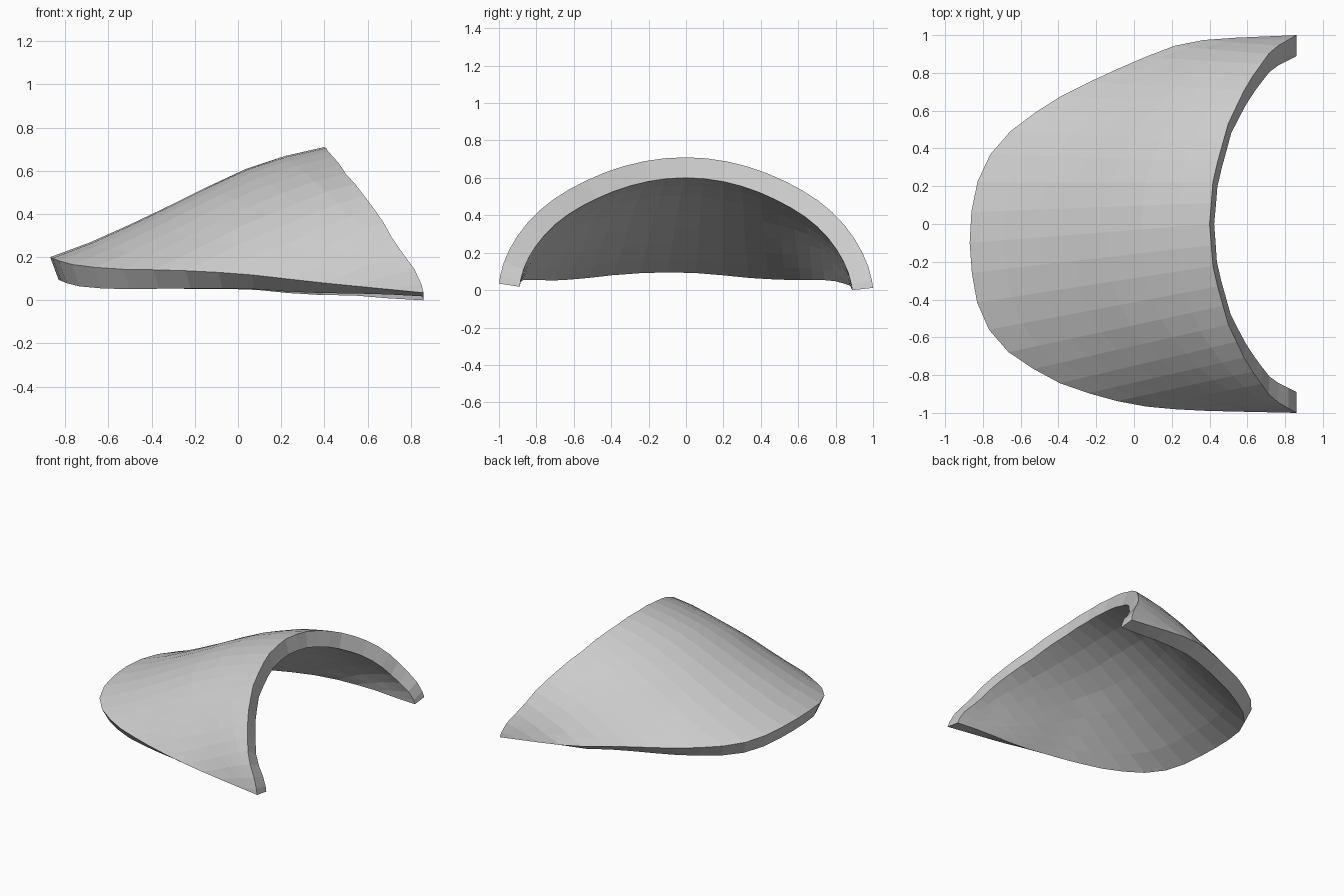
import bpy, bmesh, math
from mathutils import Vector

if "Cube" in bpy.data.objects:
    bpy.data.objects.remove(bpy.data.objects["Cube"], do_unlink=True)

COLUMNS, ROWS, THICKNESS = 28, 7, 0.112

# Plan outline of the lower rim on each side, from the blunt tip to the corner
RIM_RIGHT = [(-.87, -.1), (-.86, -.25), (-.83, -.42), (-.79, -.53), (-.7, -.65), (-.6, -.73),
             (-.4, -.84), (-.2, -.91), (0, -.96), (.2, -.98), (.4, -.99), (.86, -1)]
RIM_LEFT = [(-.87, -.1), (-.86, .08), (-.83, .22), (-.79, .33), (-.7, .45), (-.6, .54),
            (-.4, .67), (-.2, .77), (0, .86), (.2, .94), (.4, .98), (.86, 1)]
# Heights along x: rim on each side and crown line
LOW_RIGHT = [(-.87, .2), (-.8, .17), (-.6, .145), (-.3, .14), (0, .125), (.4, .08), (.86, .035)]
LOW_LEFT = [(-.87, .2), (-.8, .17), (-.6, .15), (0, .12), (.4, .07), (.86, .012)]
CROWN = [(-.87, .2), (-.64, .285), (-.45, .375), (-.2, .495), (-.03, .585), (.18, .66), (.4, .71)]
# How shallow the arched section is, and the sweep of the opening edge
SHALLOW = [(-.87, .9), (-.4, .82), (0, .7), (.4, .35), (.6, .15), (.86, .08)]
OPENING = [(0, .4), (.25, .42), (.535, .5), (.743, .6), (.925, .73), (1, .86)]


def lookup(table, x):
    """Linear interpolation in a list of pairs."""
    if x <= table[0][0]:
        return table[0][1]
    for (x0, y0), (x1, y1) in zip(table, table[1:]):
        if x <= x1:
            return y0 + (y1 - y0) * (x - x0) / (x1 - x0)
    return table[-1][1]


def along(path, fraction):
    """Point at a fraction of the length of a polyline."""
    pts = [Vector(p) for p in path]
    left = fraction * sum((b - a).length for a, b in zip(pts, pts[1:]))
    for a, b in zip(pts, pts[1:]):
        size = (b - a).length
        if left <= size:
            return a.lerp(b, left / size)
        left -= size
    return pts[-1]


def height(x, y):
    """Arched cross-section spanning the two rims at x."""
    y0, y1 = lookup(RIM_RIGHT, x), lookup(RIM_LEFT, x)
    half = max((y1 - y0) / 2, 1e-5)
    t = max(-1, min(1, (y - (y0 + y1) / 2) / half))
    low0, low1 = lookup(LOW_RIGHT, x), lookup(LOW_LEFT, x)
    base = low0 + (low1 - low0) * (t + 1) / 2
    c = lookup(SHALLOW, x)
    arch = (math.sqrt(max(0, 1 - (1 - c * c) * t * t)) - c) / (1 - c)
    return base + (lookup(CROWN, x) - base) * arch


# Outer skin, lofted from the lower rim to the opening edge
bm = bmesh.new()
grid = []
for i in range(COLUMNS + 1):
    s = 2 * i / COLUMNS - 1
    rim = along(RIM_LEFT if s > 0 else RIM_RIGHT, abs(s))
    y_open = math.sin(s * math.pi / 2)
    edge = Vector((lookup(OPENING, abs(y_open)), y_open))
    column = []
    for j in range(ROWS + 1):
        p = rim.lerp(edge, j / ROWS)
        column.append(bm.verts.new((p.x, p.y, height(p.x, p.y))))
    grid.append(column)
for a, b in zip(grid, grid[1:]):
    for j in range(ROWS):
        bm.faces.new((a[j], a[j + 1], b[j + 1], b[j]))
bmesh.ops.remove_doubles(bm, verts=bm.verts[:], dist=0.0005)
bm.normal_update()

# Inner skin and the wall joining both skins
outer_faces = bm.faces[:]
border = [e.link_loops[0] for e in bm.edges if len(e.link_loops) == 1]
border = [(l.vert, l.link_loop_next.vert) for l in border]
inner = {}
for v in bm.verts[:]:
    p = v.co - v.normal * THICKNESS
    inner[v] = bm.verts.new((min(p.x, .86), p.y, max(p.z, 0)))
for f in outer_faces:
    bm.faces.new([inner[v] for v in reversed(f.verts)])
for a, b in border:
    bm.faces.new((b, a, inner[a], inner[b]))

mesh = bpy.data.meshes.new("curved_shell")
bm.to_mesh(mesh)
bm.free()
shell = bpy.data.objects.new("curved_shell", mesh)
bpy.context.scene.collection.objects.link(shell)

# Single plain grey
grey = bpy.data.materials.new("light_grey")
grey.use_nodes = True
color = (0.6, 0.6, 0.6, 1)
grey.diffuse_color = color
grey.node_tree.nodes["Principled BSDF"].inputs["Base Color"].default_value = color
mesh.materials.append(grey)
